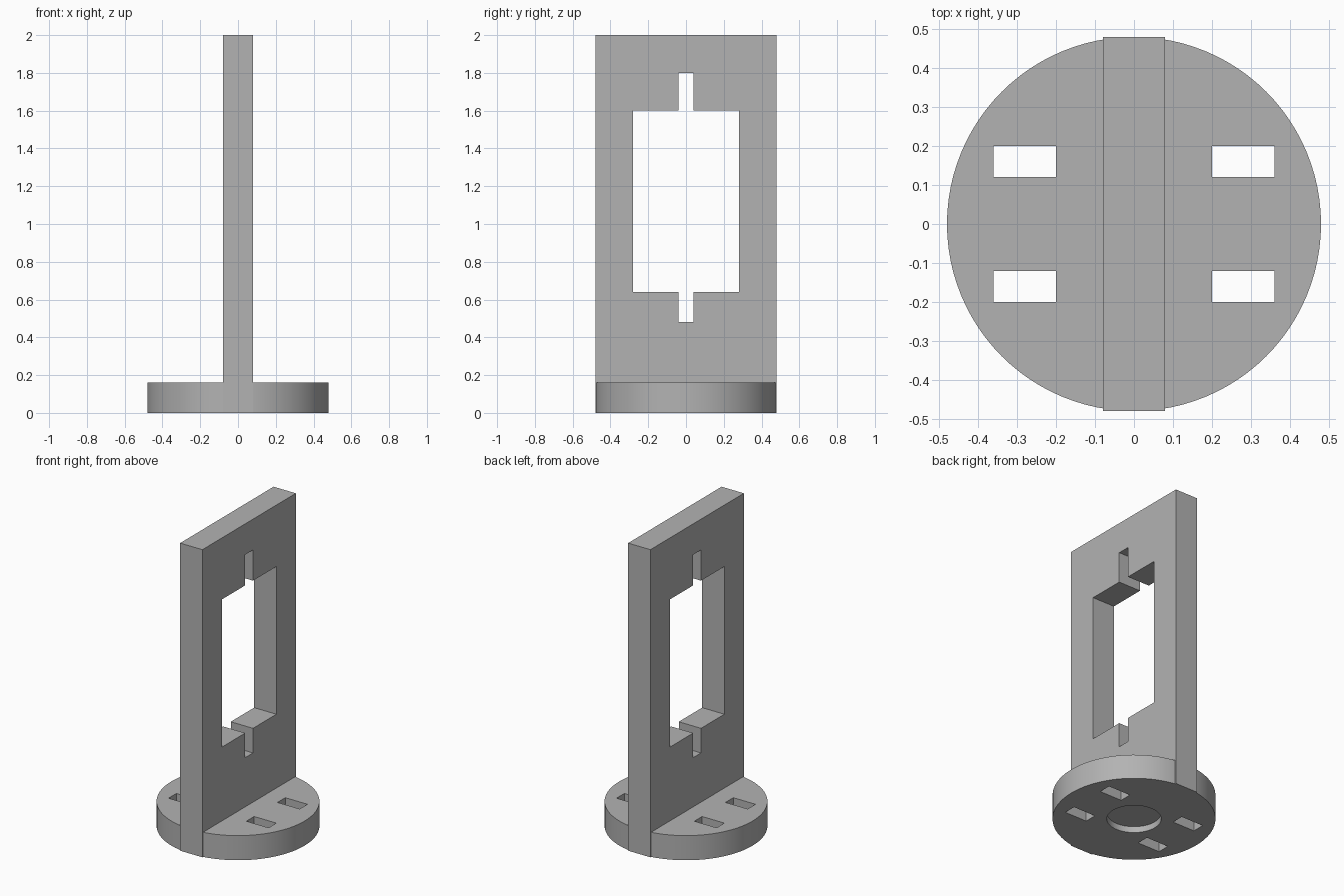
import bpy
from mathutils import Vector

if "Cube" in bpy.data.objects:
    bpy.data.objects.remove(bpy.data.objects["Cube"], do_unlink=True)

GREY = (0.45, 0.45, 0.45, 1.0)
grey = bpy.data.materials.new("plain_grey")
grey.use_nodes = True
grey.diffuse_color = GREY
grey.node_tree.nodes["Principled BSDF"].inputs["Base Color"].default_value = GREY


def box(name, low, high):
    """Box spanning two opposite corners."""
    low, high = Vector(low), Vector(high)
    bpy.ops.mesh.primitive_cube_add(size=1, location=(low + high) / 2)
    ob = bpy.context.object
    ob.name = name
    ob.scale = high - low
    bpy.ops.object.transform_apply(location=True, rotation=False, scale=True)
    ob.data.materials.append(grey)
    return ob


def disc(name, radius, low, high):
    """Upright cylinder between two heights."""
    bpy.ops.mesh.primitive_cylinder_add(
        vertices=96, radius=radius, depth=high - low, location=(0, 0, (low + high) / 2))
    ob = bpy.context.object
    ob.name = name
    bpy.ops.object.transform_apply(location=True, rotation=False, scale=False)
    ob.data.materials.append(grey)
    return ob


def combine(target, other, operation):
    """Apply an exact boolean and discard the second body."""
    mod = target.modifiers.new(operation.lower(), 'BOOLEAN')
    mod.operation = operation
    mod.solver = 'EXACT'
    mod.object = other
    bpy.context.view_layer.objects.active = target
    bpy.ops.object.modifier_apply(modifier=mod.name)
    bpy.data.objects.remove(other, do_unlink=True)


# Round base fused with the upright plate
stand = disc("slotted_stand", 0.48, 0, 0.16)
combine(stand, box("upright_plate", (-0.08, -0.48, 0), (0.08, 0.48, 2)), 'UNION')

# Window with a narrow notch above and below
window = box("window_cutter", (-0.2, -0.28, 0.64), (0.2, 0.28, 1.6))
combine(window, box("notch_cutter", (-0.2, -0.04, 0.48), (0.2, 0.04, 1.8)), 'UNION')
combine(stand, window, 'DIFFERENCE')

# Four rectangular slots through the base
for x in (-0.28, 0.28):
    for y in (-0.16, 0.16):
        slot = box("slot_cutter", (x - 0.08, y - 0.04, -0.1), (x + 0.08, y + 0.04, 0.3))
        combine(stand, slot, 'DIFFERENCE')

# Shallow round recess underneath
combine(stand, disc("recess_cutter", 0.16, -0.1, 0.04), 'DIFFERENCE')

# Smooth the round rims, keep the edges sharp
bpy.ops.object.select_all(action='DESELECT')
stand.select_set(True)
bpy.context.view_layer.objects.active = stand
bpy.ops.object.shade_smooth_by_angle(angle=0.1)
